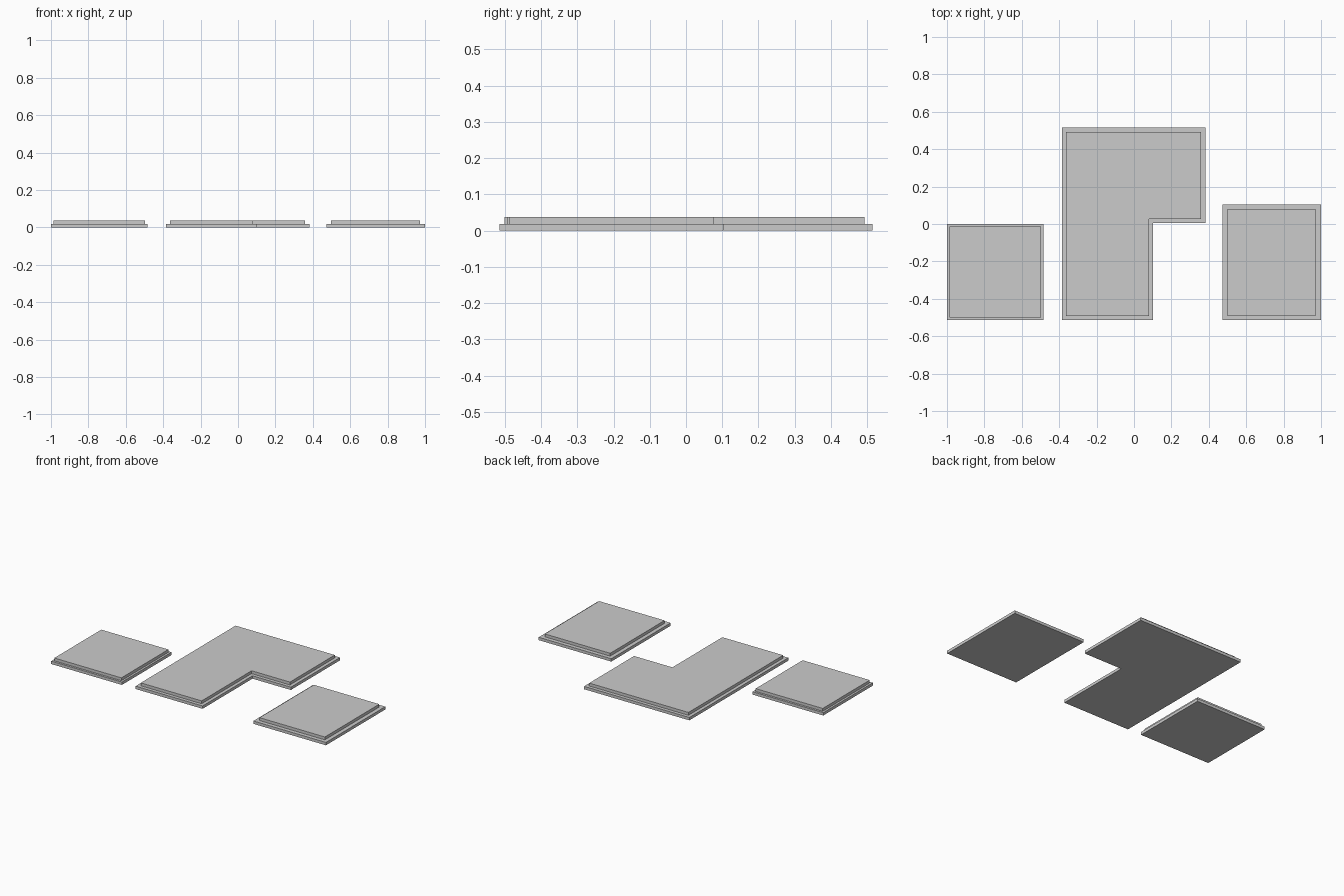
import bpy, bmesh

if "Cube" in bpy.data.objects:
    bpy.data.objects.remove(bpy.data.objects["Cube"])

STEP = 0.019  # thickness of each layer


def slab(name, outline, z0, z1):
    """Extrude a closed outline straight up from z0 to z1."""
    bm = bmesh.new()
    base = bm.faces.new([bm.verts.new((x, y, z0)) for x, y in outline])
    ext = bmesh.ops.extrude_face_region(bm, geom=[base], use_keep_orig=True)
    top = [v for v in ext["geom"] if isinstance(v, bmesh.types.BMVert)]
    bmesh.ops.translate(bm, verts=top, vec=(0, 0, z1 - z0))
    bmesh.ops.recalc_face_normals(bm, faces=bm.faces)
    mesh = bpy.data.meshes.new(name)
    bm.to_mesh(mesh)
    bm.free()
    bpy.context.collection.objects.link(bpy.data.objects.new(name, mesh))


def inset(outline, d):
    """Move every edge of a counter-clockwise, axis-aligned outline inward."""
    sign = lambda a: (a > 1e-6) - (a < -1e-6)
    result = []
    for i, (x, y) in enumerate(outline):
        px, py = outline[i - 1]
        nx, ny = outline[(i + 1) % len(outline)]
        dx = -sign(y - py) - sign(ny - y)
        dy = sign(x - px) + sign(nx - x)
        result.append((x + d * dx, y + d * dy))
    return result


def rect(x0, y0, x1, y1):
    return [(x0, y0), (x1, y0), (x1, y1), (x0, y1)]


# Stepped platforms: wide lower slab with a slightly smaller slab on top
platforms = {
    "left_platform": (rect(-1.0, -0.514, -0.485, 0.001), 0.0135),
    "middle_platform": ([(-0.385, -0.514), (0.102, -0.514), (0.102, 0.005),
                         (0.381, 0.005), (0.381, 0.515), (-0.385, 0.515)], 0.022),
    "right_platform": (rect(0.472, -0.514, 1.0, 0.103), 0.026),
}
for name, (outline, margin) in platforms.items():
    slab(name + "_base", outline, 0, STEP)
    slab(name + "_top", inset(outline, margin), STEP, 2 * STEP)
